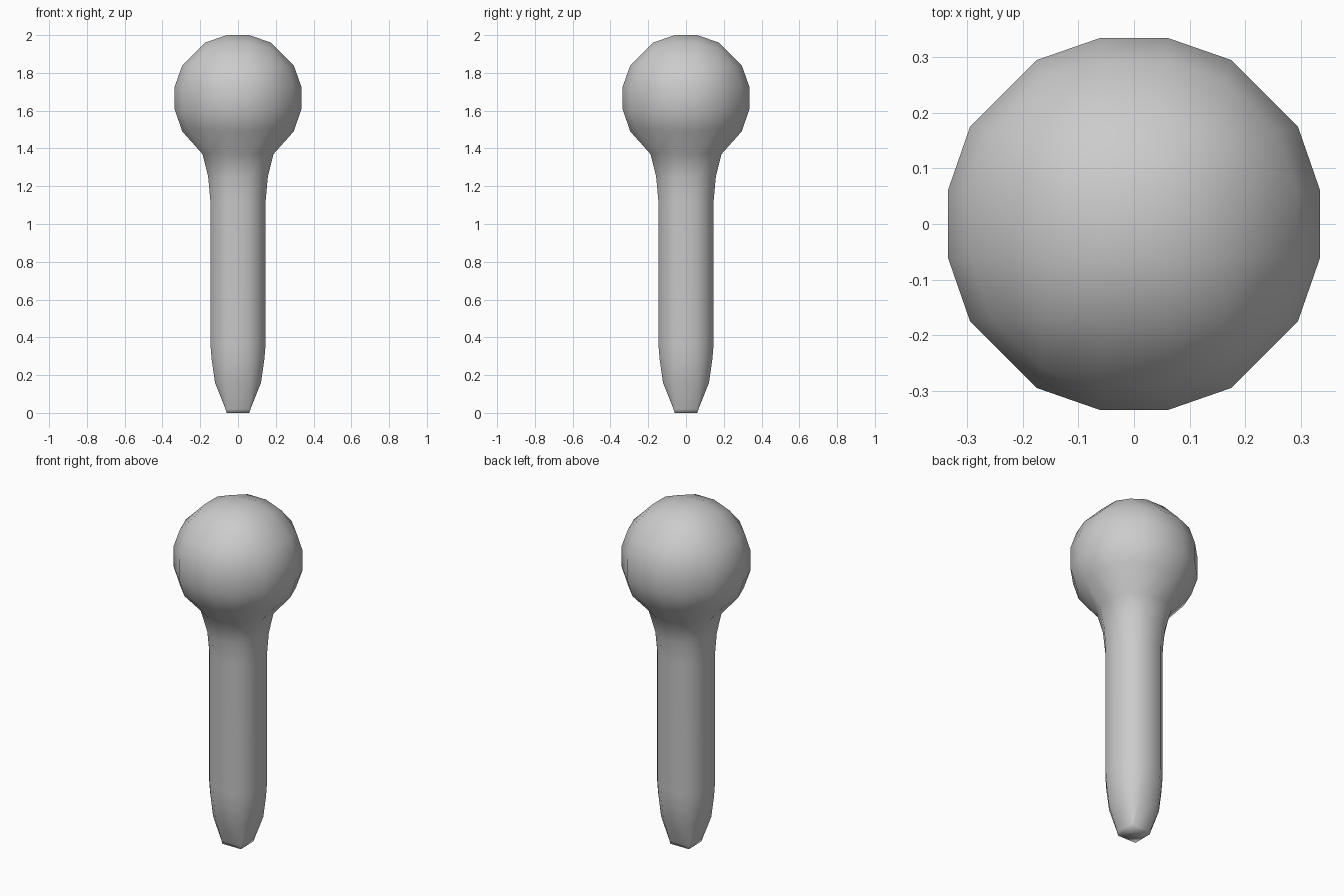
import bpy
import bmesh

# Each ring: z, and (a, b) = points near the axes; zc, and (c, d) = points near the diagonals
RINGS = [
    # bottom tip and taper
    (0.00, 0.06, 0.06, 0.00, 0.06, 0.06),
    (0.02, 0.06, 0.066, 0.02, 0.062, 0.062),
    (0.16, 0.06, 0.122, 0.16, 0.094, 0.094),
    (0.28, 0.06, 0.139, 0.28, 0.104, 0.104),
    # straight shaft
    (0.36, 0.06, 0.146, 0.36, 0.108, 0.108),
    (1.12, 0.06, 0.146, 1.12, 0.108, 0.108),
    # flared neck
    (1.25, 0.06, 0.158, 1.25, 0.117, 0.117),
    (1.37, 0.06, 0.188, 1.375, 0.142, 0.142),
    # round head
    (1.49, 0.06, 0.295, 1.50, 0.165, 0.26),
    (1.606, 0.06, 0.335, 1.606, 0.175, 0.295),
    (1.728, 0.06, 0.335, 1.728, 0.175, 0.295),
    (1.84, 0.06, 0.295, 1.832, 0.165, 0.26),
    (1.96, 0.06, 0.175, 1.93, 0.165, 0.165),
    (2.00, 0.06, 0.06, 2.00, 0.06, 0.06),
]


def add_ring(bm, z, a, b, zc, c, d):
    """Sixteen points with four-fold symmetry."""
    verts = []
    quarter = [(b, a, z), (d, c, zc), (c, d, zc), (a, b, z)]
    for _ in range(4):
        verts += [bm.verts.new(p) for p in quarter]
        quarter = [(-y, x, h) for x, y, h in quarter]
    return verts


bm = bmesh.new()
rings = [add_ring(bm, *r) for r in RINGS]

# Skin between rings, then close both ends
for low, high in zip(rings, rings[1:]):
    for i in range(16):
        j = (i + 1) % 16
        bm.faces.new((low[i], low[j], high[j], high[i]))
bm.faces.new(rings[0][::-1])
bm.faces.new(rings[-1])

# Merge the coinciding corner points
bmesh.ops.remove_doubles(bm, verts=bm.verts, dist=0.001)
bmesh.ops.recalc_face_normals(bm, faces=bm.faces)
for f in bm.faces:
    f.smooth = True

mesh = bpy.data.meshes.new("round_headed_pin")
bm.to_mesh(mesh)
bm.free()
obj = bpy.data.objects.new("round_headed_pin", mesh)
bpy.context.collection.objects.link(obj)
